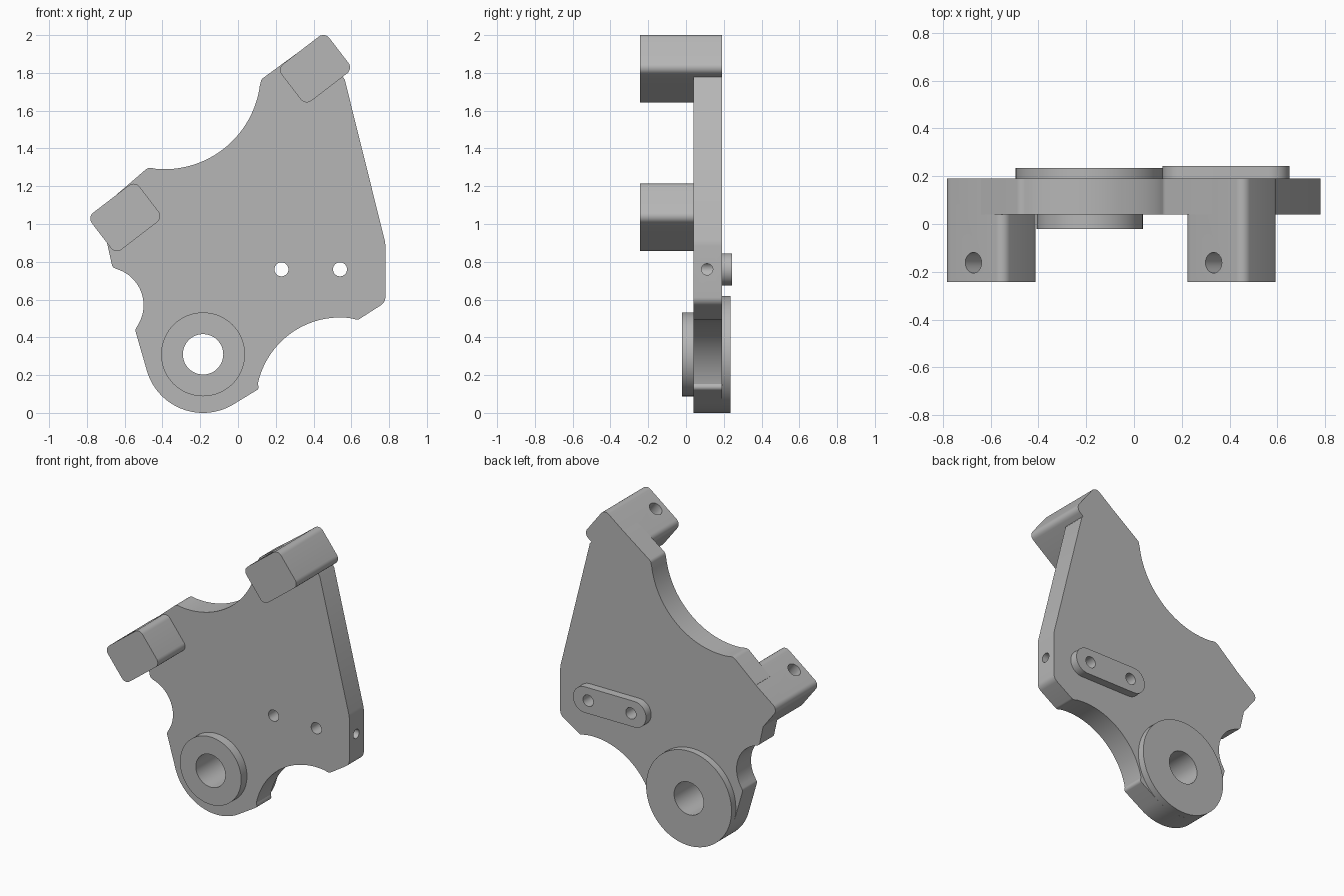
import bpy, bmesh
from math import sin, cos, radians, pi
from mathutils import Vector, Matrix

cube = bpy.data.objects.get("Cube")
if cube:
    bpy.data.objects.remove(cube, do_unlink=True)

grey = bpy.data.materials.new("machined grey")
grey.use_nodes = True
colour = (0.47, 0.47, 0.47, 1)
grey.diffuse_color = colour
grey.node_tree.nodes["Principled BSDF"].inputs["Base Color"].default_value = colour


def arc(cx, cz, r, a0, a1, n=24):
    """Points on an arc in the xz plane, angles in degrees."""
    steps = [radians(a0 + (a1 - a0) * i / n) for i in range(n + 1)]
    return [(cx + r * cos(a), cz + r * sin(a)) for a in steps]


def circle(cx, cz, r, n=72):
    return arc(cx, cz, r, 0, 360, n)[:-1]


def fillet(prev, corner, nxt, r, n=6):
    """Round a corner between two straight edges."""
    p, c, q = Vector(prev), Vector(corner), Vector(nxt)
    u, v = (p - c).normalized(), (q - c).normalized()
    half = u.angle(v) / 2
    d = r * cos(half) / sin(half)
    a, b = c + u * d, c + v * d
    centre = c + (u + v).normalized() * (r / sin(half))
    pts = [centre + (a.lerp(b, i / n) - centre).normalized() * r for i in range(n + 1)]
    return [tuple(t) for t in pts]


def new_object(name, bm):
    bmesh.ops.recalc_face_normals(bm, faces=bm.faces)
    mesh = bpy.data.meshes.new(name)
    bm.to_mesh(mesh)
    bm.free()
    mesh.materials.append(grey)
    obj = bpy.data.objects.new(name, mesh)
    bpy.context.collection.objects.link(obj)
    return obj


def prism(name, outline, y0, y1):
    """Extrude an xz outline from y0 to y1."""
    bm = bmesh.new()
    face = bm.faces.new([bm.verts.new((x, y0, z)) for x, z in outline])
    side = bmesh.ops.extrude_face_region(bm, geom=[face])["geom"]
    moved = [g for g in side if isinstance(g, bmesh.types.BMVert)]
    bmesh.ops.translate(bm, verts=moved, vec=(0, y1 - y0, 0))
    return new_object(name, bm)


def drill(obj, start, direction, depth, r):
    """Cut a round hole from a start point along a direction."""
    d = Vector(direction).normalized()
    turn = d.to_track_quat('Z', 'Y').to_matrix().to_4x4()
    place = Matrix.Translation(Vector(start) + d * depth / 2) @ turn
    bm = bmesh.new()
    bmesh.ops.create_cone(bm, cap_ends=True, segments=48, radius1=r, radius2=r,
                          depth=depth, matrix=place)
    cutter = new_object("drill", bm)
    cutter.hide_render = True
    mod = obj.modifiers.new("hole", 'BOOLEAN')
    mod.operation, mod.solver, mod.object = 'DIFFERENCE', 'EXACT', cutter
    bpy.context.view_layer.objects.active = obj
    bpy.ops.object.modifier_apply(modifier=mod.name)
    bpy.data.objects.remove(cutter, do_unlink=True)


FRONT, BACK = 0.04, 0.19
HUB = (-0.185, 0.31)
PINS = (0.23, 0.54)
PIN_Z = 0.76
TILT = radians(37.5)

# Main plate outline, running clockwise from the left lug
right_foot, low_right = (0.78, 0.585), (0.635, 0.492)
heel, waist, shoulder = (0.112, 0.128), (-0.545, 0.44), (-0.665, 0.772)
outline = [(-0.64, 1.158)]
outline += fillet((-0.64, 1.158), (-0.475, 1.3), (-0.44, 1.293), 0.04)
outline += arc(-0.39, 1.80, 0.51, -95, -8, 40)
outline += fillet((0.116, 1.72), (0.122, 1.765), (0.33, 1.917), 0.03)
outline += [(0.33, 1.917), (0.5, 1.85), (0.565, 1.765)]
outline += fillet((0.565, 1.765), (0.78, 0.9), right_foot, 0.15)
outline += fillet((0.78, 0.9), right_foot, low_right, 0.05)
outline += fillet(right_foot, low_right, (0.59, 0.502), 0.03)
outline += arc(0.54, 0.06, 0.445, 83, 168, 40)
outline += fillet((0.105, 0.153), heel, (-0.015, 0.05), 0.02)
outline += arc(*HUB, 0.31, -57, -162, 40)
outline += fillet((-0.48, 0.21), waist, (-0.53, 0.465), 0.03)
outline += arc(-0.70, 0.57, 0.2, -30, 74, 30)
outline += fillet((-0.645, 0.762), shoulder, (-0.70, 0.93), 0.025)
outline += [(-0.70, 0.93), (-0.65, 1.0)]
plate = prism("mounting_plate", outline, FRONT, BACK)

# Round hub collars on both faces
front_collar = prism("front_hub_collar", circle(*HUB, 0.222), -0.02, FRONT)
back_collar = prism("back_hub_collar", circle(*HUB, 0.31), BACK, 0.235)
for part in (plate, front_collar, back_collar):
    drill(part, (HUB[0], -0.5, HUB[1]), (0, 1, 0), 1, 0.107)

# Rounded pad behind the two pin holes
pad_outline = arc(0.565, PIN_Z, 0.085, -90, 90) + arc(0.205, PIN_Z, 0.085, 90, 270)
pad = prism("pin_pad", pad_outline, BACK, 0.243)
for part in (plate, pad):
    for x in PINS:
        drill(part, (x, -0.5, PIN_Z), (0, 1, 0), 1, 0.037)

# Cross hole in the edge of the plate
drill(plate, (0.85, 0.112, PIN_Z), (-1, 0, 0), 0.3, 0.03)


def lug(name, cx, cz):
    """Tilted rounded block with a blind hole in its upper face."""
    a, b, r = 0.119, 0.083, 0.04
    pts = []
    for i, (sx, sz) in enumerate(((1, 1), (-1, 1), (-1, -1), (1, -1))):
        pts += arc(sx * a, sz * b, r, 90 * i, 90 * i + 90, 8)
    c, s = cos(TILT), sin(TILT)
    pts = [(cx + x * c - z * s, cz + x * s + z * c) for x, z in pts]
    block = prism(name, pts, -0.243, BACK)
    drill(block, (cx - 0.2 * s, -0.162, cz + 0.2 * c), (s, 0, -c), 0.26, 0.043)
    return block


lugs = [lug("upper_lug", 0.408, 1.822), lug("side_lug", -0.597, 1.035)]

# Smooth the curved walls, keep the machined edges sharp
for obj in [plate, front_collar, back_collar, pad] + lugs:
    bpy.ops.object.select_all(action='DESELECT')
    obj.select_set(True)
    bpy.context.view_layer.objects.active = obj
    bpy.ops.object.shade_smooth_by_angle(angle=radians(30))
